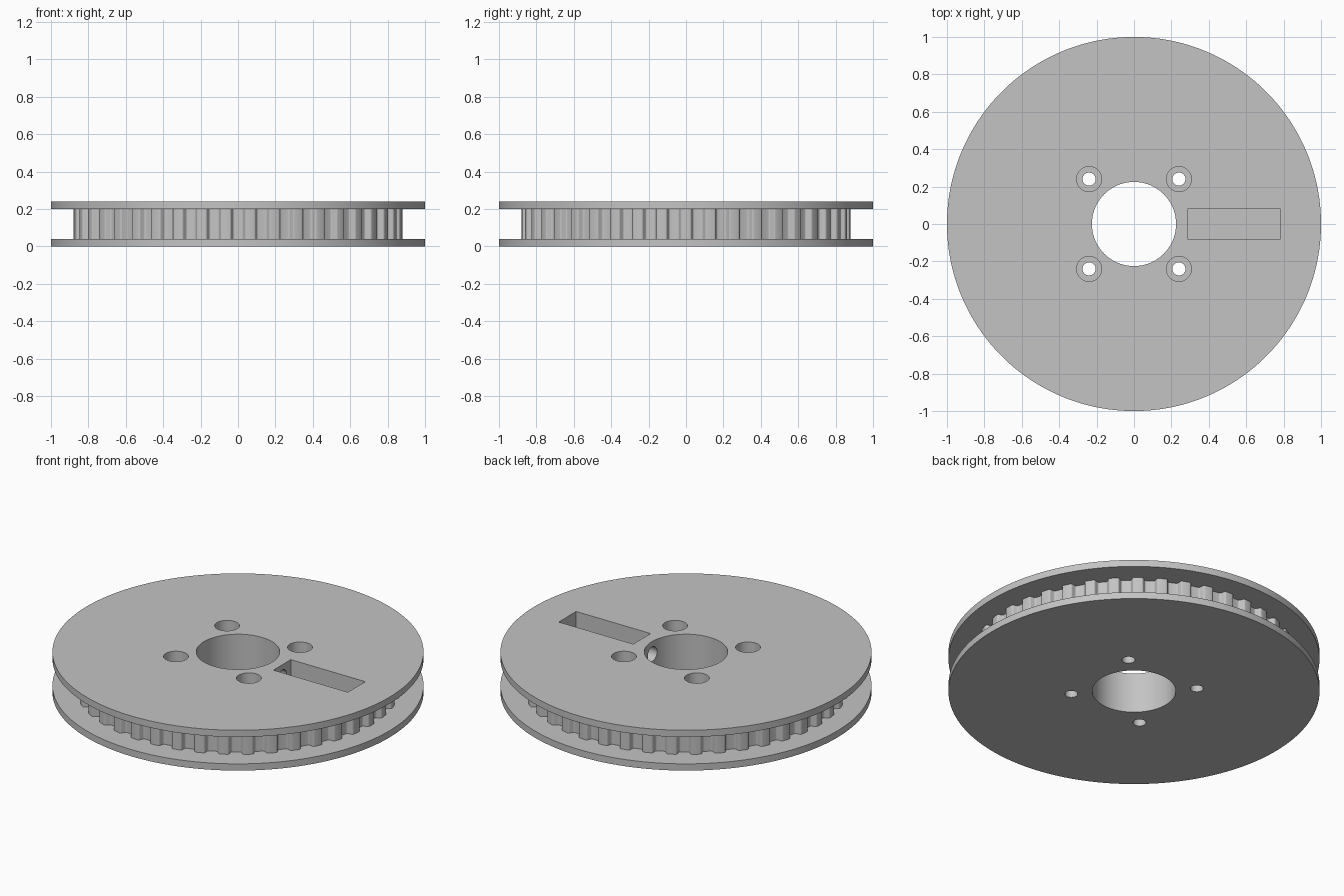
import bpy, bmesh, math
from mathutils import Matrix, Vector

cube = bpy.data.objects.get("Cube")
if cube:
    bpy.data.objects.remove(cube, do_unlink=True)

TEETH = 42
RIM, CORE = 1.0, 0.88
HEIGHT, FLANGE = 0.24, 0.04
BORE, BOLT_OFFSET = 0.225, 0.24
POCKET_FLOOR = 0.09

grey = bpy.data.materials.new("light_grey")
grey.use_nodes = True
grey.diffuse_color = (0.55, 0.55, 0.55, 1)
grey.node_tree.nodes["Principled BSDF"].inputs["Base Color"].default_value = grey.diffuse_color


def finish(name, bm):
    bmesh.ops.recalc_face_normals(bm, faces=bm.faces)
    mesh = bpy.data.meshes.new(name)
    bm.to_mesh(mesh)
    bm.free()
    mesh.materials.append(grey)
    obj = bpy.data.objects.new(name, mesh)
    bpy.context.scene.collection.objects.link(obj)
    return obj


def prism(name, outline, z0, z1):
    """Extrude a flat outline from z0 to z1."""
    bm = bmesh.new()
    face = bm.faces.new([bm.verts.new((x, y, z0)) for x, y in outline])
    ext = bmesh.ops.extrude_face_region(bm, geom=[face])
    verts = [g for g in ext["geom"] if isinstance(g, bmesh.types.BMVert)]
    bmesh.ops.translate(bm, verts=verts, vec=(0, 0, z1 - z0))
    return finish(name, bm)


def disc(name, radius, z0, z1, x=0, y=0, sides=48):
    ring = [math.tau * i / sides for i in range(sides)]
    return prism(name, [(x + radius * math.cos(a), y + radius * math.sin(a)) for a in ring], z0, z1)


# Toothed core: a rounded trapezoid groove repeated around the rim
half_groove = [(0.0462, 0), (0.0427, 0.0005), (0.0395, 0.002), (0.037, 0.0043),
               (0.0353, 0.0072), (0.0286, 0.0245), (0.0268, 0.0275),
               (0.0243, 0.0298), (0.0212, 0.0312), (0.0177, 0.0317)]
groove = [(-x, d) for x, d in half_groove] + [(x, d) for x, d in reversed(half_groove)]
mouth = math.sqrt(CORE ** 2 - half_groove[0][0] ** 2)
outline = []
for i in range(TEETH):
    turn = Matrix.Rotation(math.tau * i / TEETH, 2)
    outline += [tuple(turn @ Vector((x, d - mouth))) for x, d in groove]
    land = math.tau * (i + 0.5) / TEETH - math.pi / 2
    outline.append((CORE * math.cos(land), CORE * math.sin(land)))
pulley = prism("toothed_pulley", outline, FLANGE / 2, HEIGHT - FLANGE / 2)

# Flanges, merged with the core
steps = [(disc("lower_flange", RIM, 0, FLANGE, sides=180), "UNION"),
         (disc("upper_flange", RIM, HEIGHT - FLANGE, HEIGHT, sides=180), "UNION")]

# Centre bore and counterbored bolt holes
steps.append((disc("bore_cutter", BORE, -0.1, HEIGHT + 0.1, sides=96), "DIFFERENCE"))
for sx in (-1, 1):
    for sy in (-1, 1):
        x, y = sx * BOLT_OFFSET, sy * BOLT_OFFSET
        steps.append((disc("bolt_cutter", 0.035, -0.1, HEIGHT + 0.1, x, y), "DIFFERENCE"))
        steps.append((disc("counterbore_cutter", 0.067, POCKET_FLOOR, HEIGHT + 0.1, x, y), "DIFFERENCE"))

# Rectangular pocket and the radial hole joining it to the bore
pocket = [(0.29, -0.082), (0.78, -0.082), (0.78, 0.082), (0.29, 0.082)]
steps.append((prism("pocket_cutter", pocket, POCKET_FLOOR, HEIGHT + 0.1), "DIFFERENCE"))
radial = disc("radial_cutter", 0.044, 0.1, 0.4)
radial.data.transform(Matrix.Translation((0, 0, 0.165)) @ Matrix.Rotation(math.pi / 2, 4, "Y"))
steps.append((radial, "DIFFERENCE"))

for helper, operation in steps:
    helper.hide_render = True
    mod = pulley.modifiers.new(helper.name, "BOOLEAN")
    mod.operation, mod.object, mod.solver = operation, helper, "EXACT"

# Bake the booleans and drop the helpers
graph = bpy.context.evaluated_depsgraph_get()
baked = bpy.data.meshes.new_from_object(pulley.evaluated_get(graph))
pulley.modifiers.clear()
pulley.data = baked
for helper, _ in steps:
    bpy.data.objects.remove(helper, do_unlink=True)

bpy.ops.object.select_all(action="DESELECT")
pulley.select_set(True)
bpy.context.view_layer.objects.active = pulley
bpy.ops.object.shade_smooth_by_angle(angle=math.radians(20))
